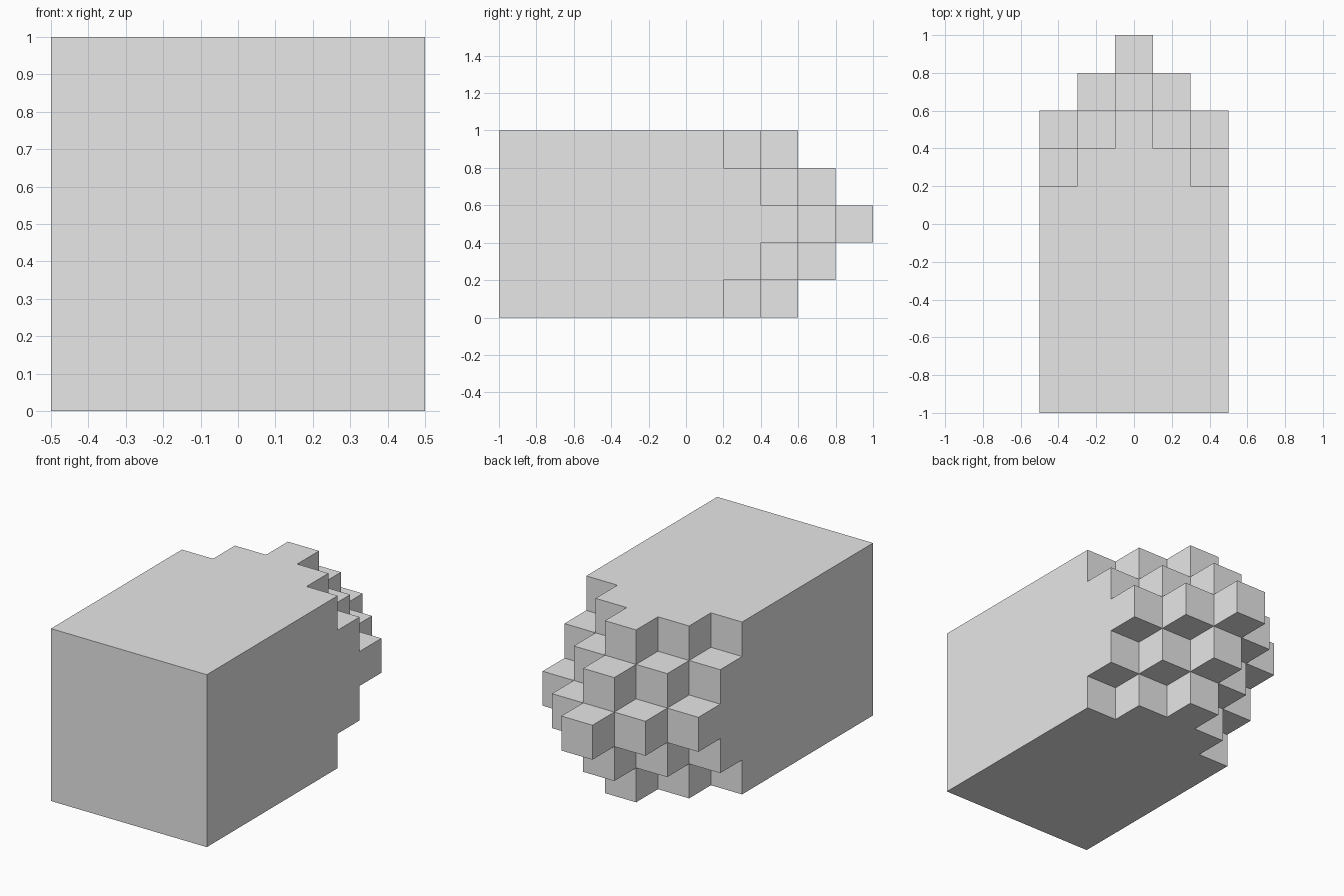
import bpy
import bmesh
from math import radians
from mathutils import Matrix, Vector

cube = bpy.data.objects.get("Cube")
if cube:
    bpy.data.objects.remove(cube, do_unlink=True)

CELL = 0.2      # width of one column and depth of one step
STEPS = 4       # terraces behind the plain body

grey = bpy.data.materials.new("light_grey")
grey.use_nodes = True
colour = (0.8, 0.8, 0.8, 1)
grey.diffuse_color = colour
grey.node_tree.nodes["Principled BSDF"].inputs["Base Color"].default_value = colour


def extrude_back(bm, faces, depth, keep=False):
    """Push faces along +y and return the moved caps."""
    result = bmesh.ops.extrude_face_region(bm, geom=faces, use_keep_orig=keep)["geom"]
    verts = [g for g in result if isinstance(g, bmesh.types.BMVert)]
    bmesh.ops.translate(bm, verts=verts, vec=Vector((0, depth, 0)))
    return [g for g in result if isinstance(g, bmesh.types.BMFace)]


def ring(face):
    """Number of cells from the centre, counted along rows and columns."""
    c = face.calc_center_median()
    return round(abs(c.x) / CELL) + round(abs(c.z - 0.5) / CELL)


bm = bmesh.new()

# Front wall divided into columns
place = Matrix.Translation((0, -1, 0.5)) @ Matrix.Rotation(radians(90), 4, "X")
bmesh.ops.create_grid(bm, x_segments=5, y_segments=5, size=0.5, matrix=place)

# Plain body
caps = extrude_back(bm, bm.faces[:], 1.2, keep=True)

# Stepped pyramid of columns at the back
for level in reversed(range(STEPS)):
    caps = extrude_back(bm, [f for f in caps if ring(f) <= level], CELL)

# Merge flat areas into single faces
bmesh.ops.recalc_face_normals(bm, faces=bm.faces[:])
bmesh.ops.dissolve_limit(bm, angle_limit=radians(1), verts=bm.verts[:], edges=bm.edges[:])

mesh = bpy.data.meshes.new("stepped_block")
bm.to_mesh(mesh)
bm.free()
mesh.materials.append(grey)
block = bpy.data.objects.new("stepped_block", mesh)
bpy.context.collection.objects.link(block)
